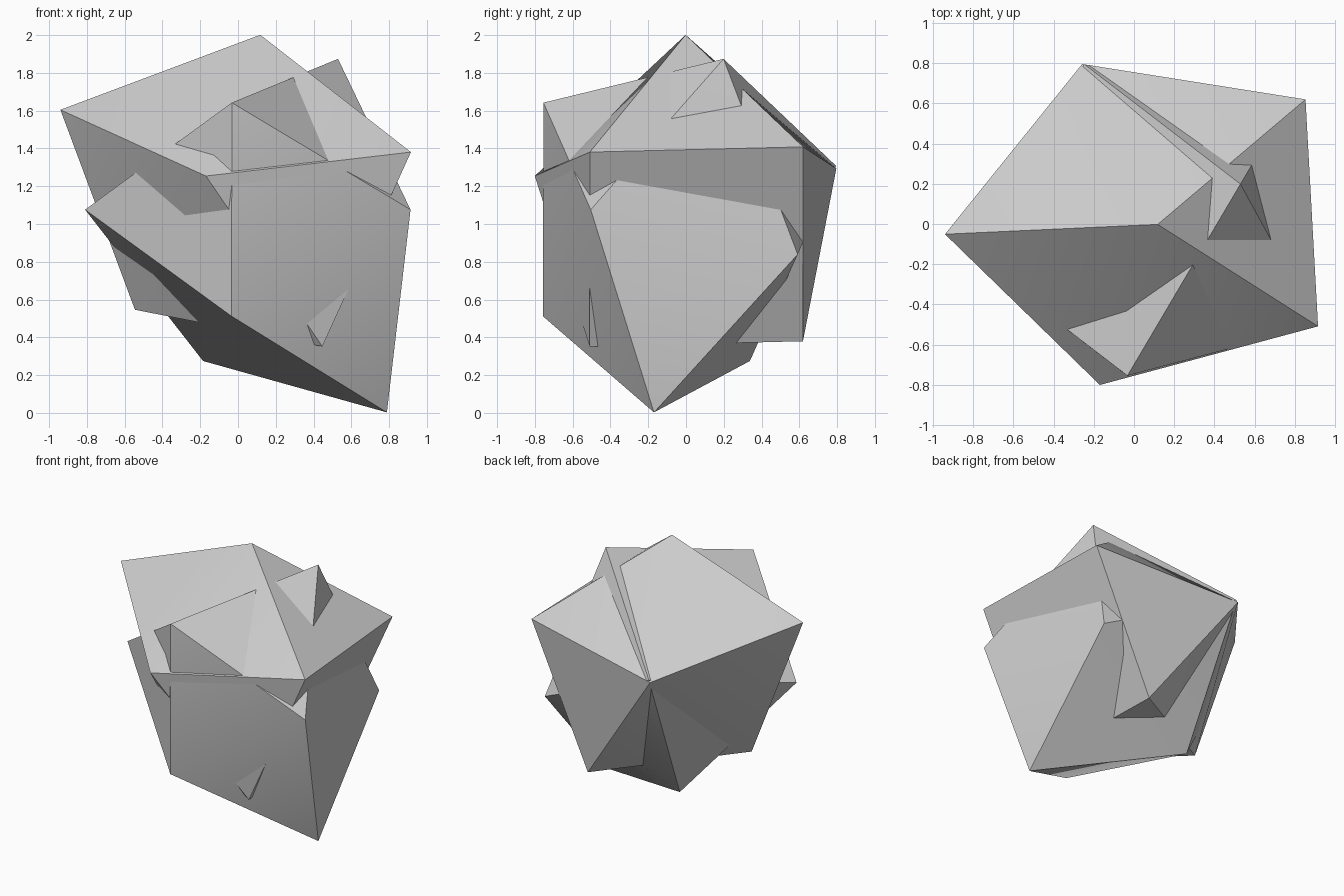
import bpy
import bmesh
import math
from mathutils import Matrix, Vector

cube = bpy.data.objects.get("Cube")
if cube:
    bpy.data.objects.remove(cube, do_unlink=True)

EDGE = 1.131

# One plain grey for everything
grey = bpy.data.materials.new("plain_grey")
grey.use_nodes = True
colour = (0.6, 0.6, 0.6, 1.0)
grey.diffuse_color = colour
grey.node_tree.nodes["Principled BSDF"].inputs["Base Color"].default_value = colour


def capped_antiprism(name, base, apex, corner):
    """Square base, twisted square ring above it, and a pyramid tip; all edges equal."""
    radius = EDGE / math.sqrt(2)
    height = EDGE / 2 ** 0.25

    # Frame: local z runs from base to apex, local x towards one base corner
    z = (Vector(apex) - Vector(base)).normalized()
    x = Vector(corner) - Vector(base)
    x = (x - z * x.dot(z)).normalized()
    frame = Matrix((x, z.cross(x), z)).transposed().to_4x4()
    frame.translation = Vector(base)

    bm = bmesh.new()

    def ring(level, twist):
        angles = [twist + i * math.pi / 2 for i in range(4)]
        return [bm.verts.new((radius * math.cos(a), radius * math.sin(a), level)) for a in angles]

    low = ring(0, 0)
    high = ring(height, math.pi / 4)
    tip = bm.verts.new((0, 0, height + radius))
    bm.faces.new(low[::-1])
    for i in range(4):
        j = (i + 1) % 4
        bm.faces.new((low[i], low[j], high[i]))
        bm.faces.new((low[j], high[j], high[i]))
        bm.faces.new((high[i], high[j], tip))
    bm.transform(frame)
    bmesh.ops.recalc_face_normals(bm, faces=bm.faces[:])

    mesh = bpy.data.meshes.new(name)
    bm.to_mesh(mesh)
    bm.free()
    mesh.materials.append(grey)
    obj = bpy.data.objects.new(name, mesh)
    bpy.context.collection.objects.link(obj)

    # Soften only the shallow creases around the pyramid tip
    bpy.ops.object.select_all(action="DESELECT")
    obj.select_set(True)
    bpy.context.view_layer.objects.active = obj
    bpy.ops.object.shade_smooth_by_angle(angle=math.radians(30))
    return obj


# Two interlocked solids: one pointing left and up, one pointing down
capped_antiprism("upper_solid", (0.65, 0.055, 0.88), (-0.93, -0.05, 1.6), (0.92, -0.51, 1.38))
capped_antiprism("lower_solid", (-0.14, 0.02, 1.475), (0.79, -0.17, 0), (-0.03, -0.76, 1.64))
